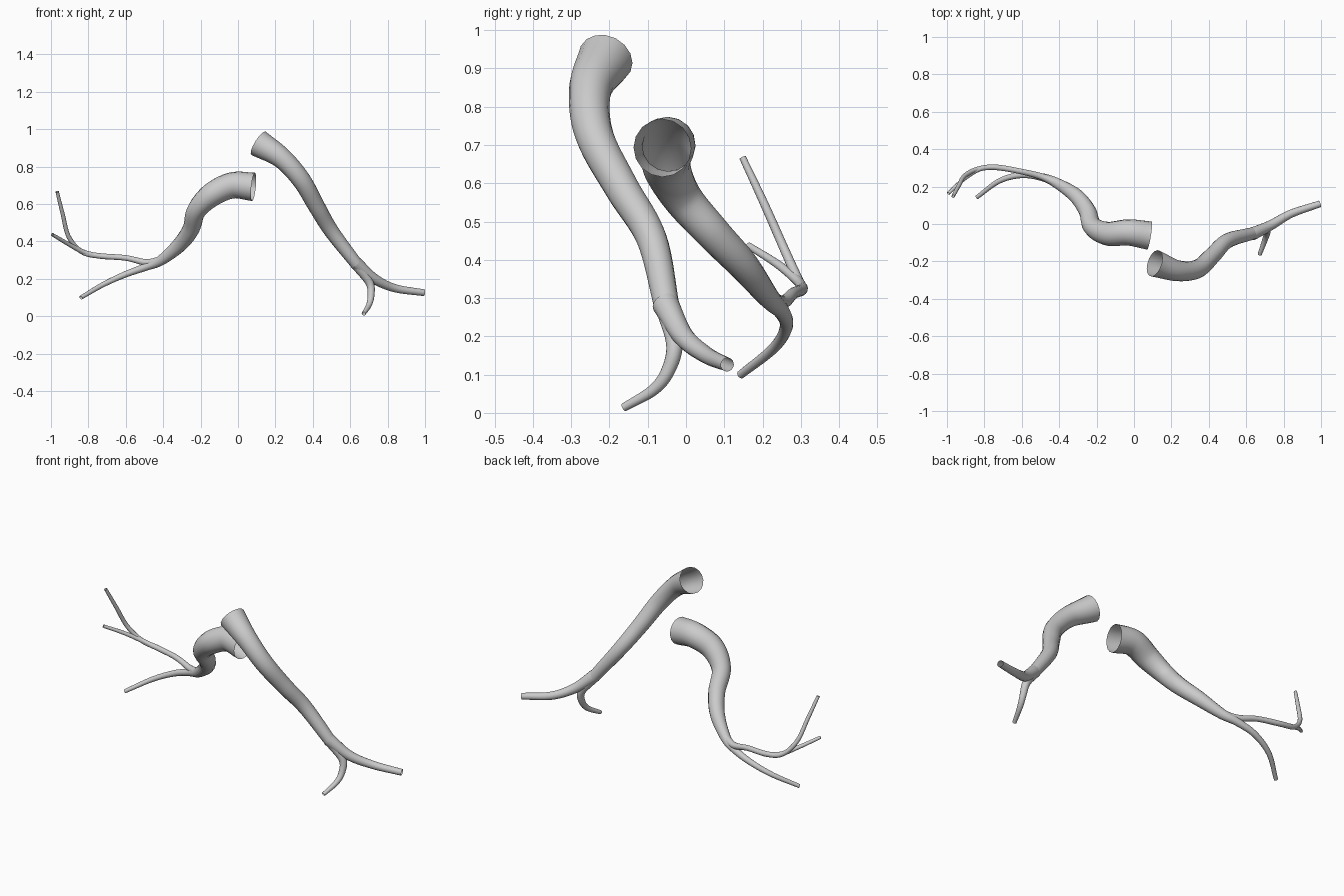
import bpy, bmesh, math
from mathutils import Vector

SIDES = 16
STEPS = 8  # rings per path section


def spline(pts):
    """Catmull-Rom through (x, y, z, radius) points."""
    P = [Vector(p) for p in pts]
    P = [2 * P[0] - P[1]] + P + [2 * P[-1] - P[-2]]
    out = []
    for i in range(1, len(P) - 2):
        a, b, c, d = P[i - 1:i + 3]
        for k in range(STEPS):
            t = k / STEPS
            out.append(0.5 * (2 * b + (c - a) * t + (2 * a - 5 * b + 4 * c - d) * t ** 2
                              + (3 * b - a - 3 * c + d) * t ** 3))
    return out + [P[-2]]


def tube(name, pts):
    """Open-ended tapering tube swept along a smooth path."""
    path = spline(pts)
    n = len(path)
    bm = bmesh.new()
    rings = []
    side = Vector((0, 1, 0))
    for i, p in enumerate(path):
        tan = (path[min(i + 1, n - 1)] - path[max(i - 1, 0)]).to_3d().normalized()
        side = (side - tan * side.dot(tan)).normalized()
        up = tan.cross(side)
        ring = []
        for k in range(SIDES):
            a = 2 * math.pi * k / SIDES
            ring.append(bm.verts.new(p.to_3d() + p.w * (math.cos(a) * side + math.sin(a) * up)))
        rings.append(ring)
    for r, s in zip(rings, rings[1:]):
        for k in range(SIDES):
            j = (k + 1) % SIDES
            f = bm.faces.new((r[k], r[j], s[j], s[k]))
            f.smooth = True
    me = bpy.data.meshes.new(name)
    bm.to_mesh(me)
    bm.free()
    ob = bpy.data.objects.new(name, me)
    bpy.context.collection.objects.link(ob)
    return ob


# Right vessel: trunk running into the outer branch
tube("right_trunk", [
    (.11, -.21, .925, .073), (.235, -.25, .845, .056), (.34, -.24, .727, .05),
    (.42, -.168, .588, .045), (.50, -.09, .455, .04), (.635, -.05, .278, .033)])
tube("right_outer_branch", [
    (.63, -.054, .285, .035), (.73, -.007, .20, .027),
    (.84, .055, .15, .022), (.995, .108, .126, .018)])
# Right vessel: lower branch
tube("right_lower_branch", [
    (.635, -.05, .275, .030), (.703, -.03, .18, .022), (.711, -.047, .11, .018),
    (.70, -.085, .06, .015), (.672, -.163, .014, .011)])

# Left vessel: trunk running into the lower branch
tube("left_trunk", [
    (.083, -.062, .692, .076), (-.03, -.045, .70, .07), (-.14, -.052, .65, .064),
    (-.222, -.012, .565, .052), (-.25, .07, .47, .046), (-.31, .15, .385, .040),
    (-.41, .217, .30, .028), (-.49, .25, .265, .021), (-.60, .262, .225, .017),
    (-.72, .23, .17, .014), (-.84, .143, .1, .011)])
# Left vessel: upper branch and its fork
tube("left_upper_branch", [
    (-.41, .217, .298, .024), (-.49, .252, .288, .018), (-.60, .28, .312, .015),
    (-.74, .303, .323, .015), (-.835, .294, .345, .013), (-.905, .258, .425, .012),
    (-.937, .205, .545, .011), (-.967, .148, .667, .009)])
tube("left_fork_twig", [
    (-.76, .304, .325, .013), (-.83, .292, .345, .013),
    (-.91, .24, .388, .011), (-.993, .163, .437, .009)])
